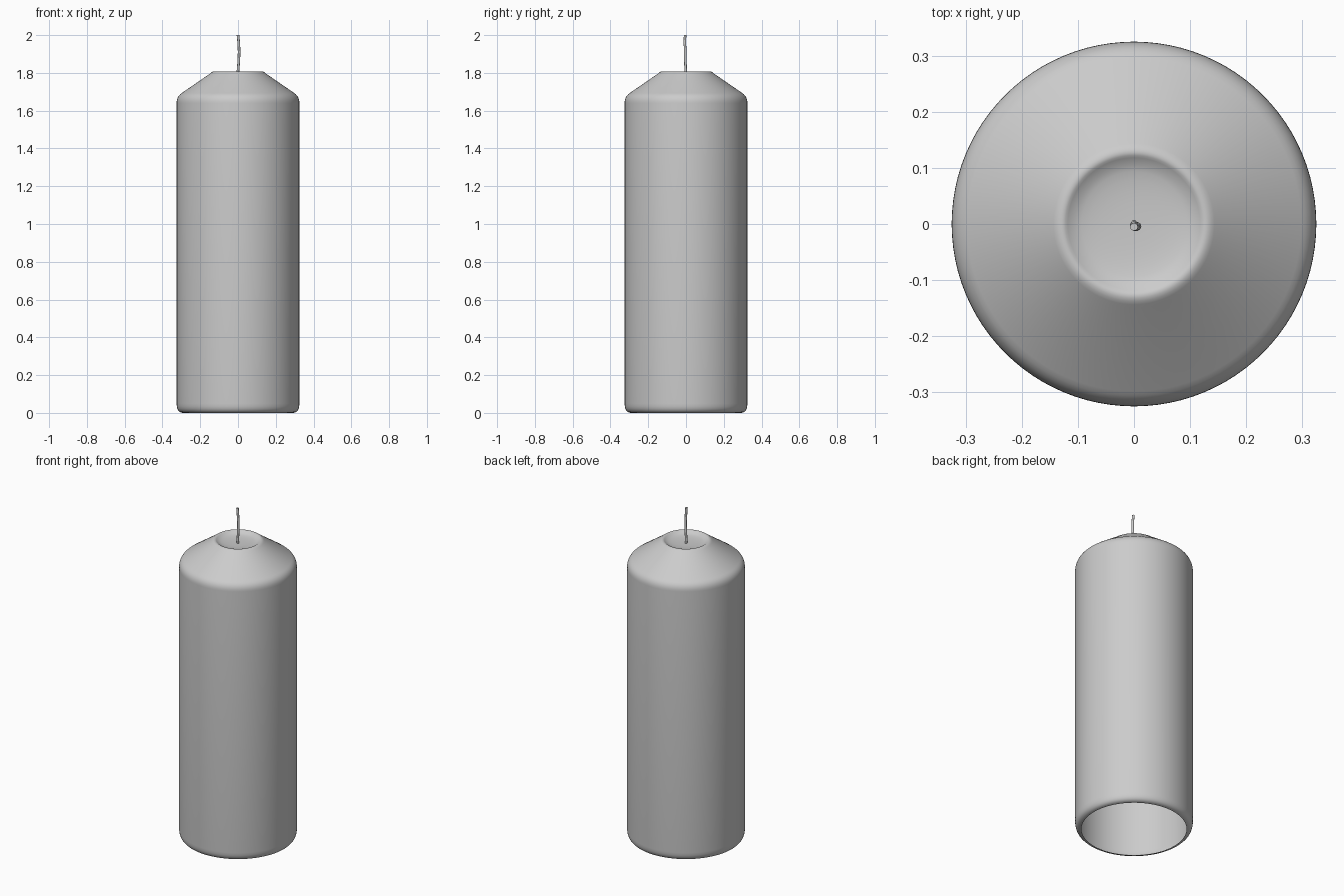
import bpy, bmesh, math
from mathutils import Vector, Matrix

cube = bpy.data.objects.get("Cube")
if cube:
    bpy.data.objects.remove(cube, do_unlink=True)


def make_material(name, rgb):
    mat = bpy.data.materials.new(name)
    mat.use_nodes = True
    mat.diffuse_color = (*rgb, 1)
    mat.node_tree.nodes["Principled BSDF"].inputs["Base Color"].default_value = (*rgb, 1)
    return mat


def finish(bm, name, mat, angle):
    mesh = bpy.data.meshes.new(name)
    bm.to_mesh(mesh)
    bm.free()
    mesh.materials.append(mat)
    obj = bpy.data.objects.new(name, mesh)
    bpy.context.collection.objects.link(obj)
    bpy.ops.object.select_all(action="DESELECT")
    obj.select_set(True)
    bpy.context.view_layer.objects.active = obj
    bpy.ops.object.shade_smooth_by_angle(angle=math.radians(angle))
    return obj


def rounded(a, corner, b, steps=6):
    """Points of a rounded corner between a and b, as (radius, height)."""
    a, corner, b = Vector(a), Vector(corner), Vector(b)
    ts = [i / steps for i in range(steps + 1)]
    return [a * (1 - t) ** 2 + corner * 2 * t * (1 - t) + b * t * t for t in ts]


def skin(bm, rings):
    for low, high in zip(rings, rings[1:]):
        n = len(low)
        for i in range(n):
            j = (i + 1) % n
            bm.faces.new((low[i], low[j], high[j], high[i]))


def ring(bm, centre, radius, sides):
    return [bm.verts.new(centre + Vector((radius * math.cos(a), radius * math.sin(a), 0)))
            for a in (math.tau * i / sides for i in range(sides))]


wax = make_material("grey wax", (0.6, 0.6, 0.6))

# Candle body: open underneath, rounded foot and shoulder, shallow melted bowl on top
profile = rounded((0.29, 0), (0.325, 0), (0.325, 0.05))
profile += rounded((0.325, 1.64), (0.325, 1.675), (0.298, 1.693))
profile += rounded((0.15, 1.795), (0.13, 1.815), (0.118, 1.803))
profile += rounded((0.105, 1.795), (0.08, 1.785), (0.012, 1.785), 5)
bm = bmesh.new()
rings = [ring(bm, Vector((0, 0, p.y)), p.x, 96) for p in profile]
skin(bm, rings)
bm.faces.new(rings[-1])
finish(bm, "candle_body", wax, 60)

# Wick: thin, slightly bent cord standing in the bowl
path = [(0, 0, 1.77), (0, -0.002, 1.81), (0.004, -0.003, 1.86),
        (0.006, -0.004, 1.91), (0.004, -0.006, 1.96), (0, -0.005, 2.0)]
bm = bmesh.new()
rings = [ring(bm, Vector(p), 0.007, 10) for p in path]
skin(bm, rings)
bm.faces.new(rings[-1])
bm.faces.new(rings[0][::-1])
finish(bm, "wick", wax, 50)
